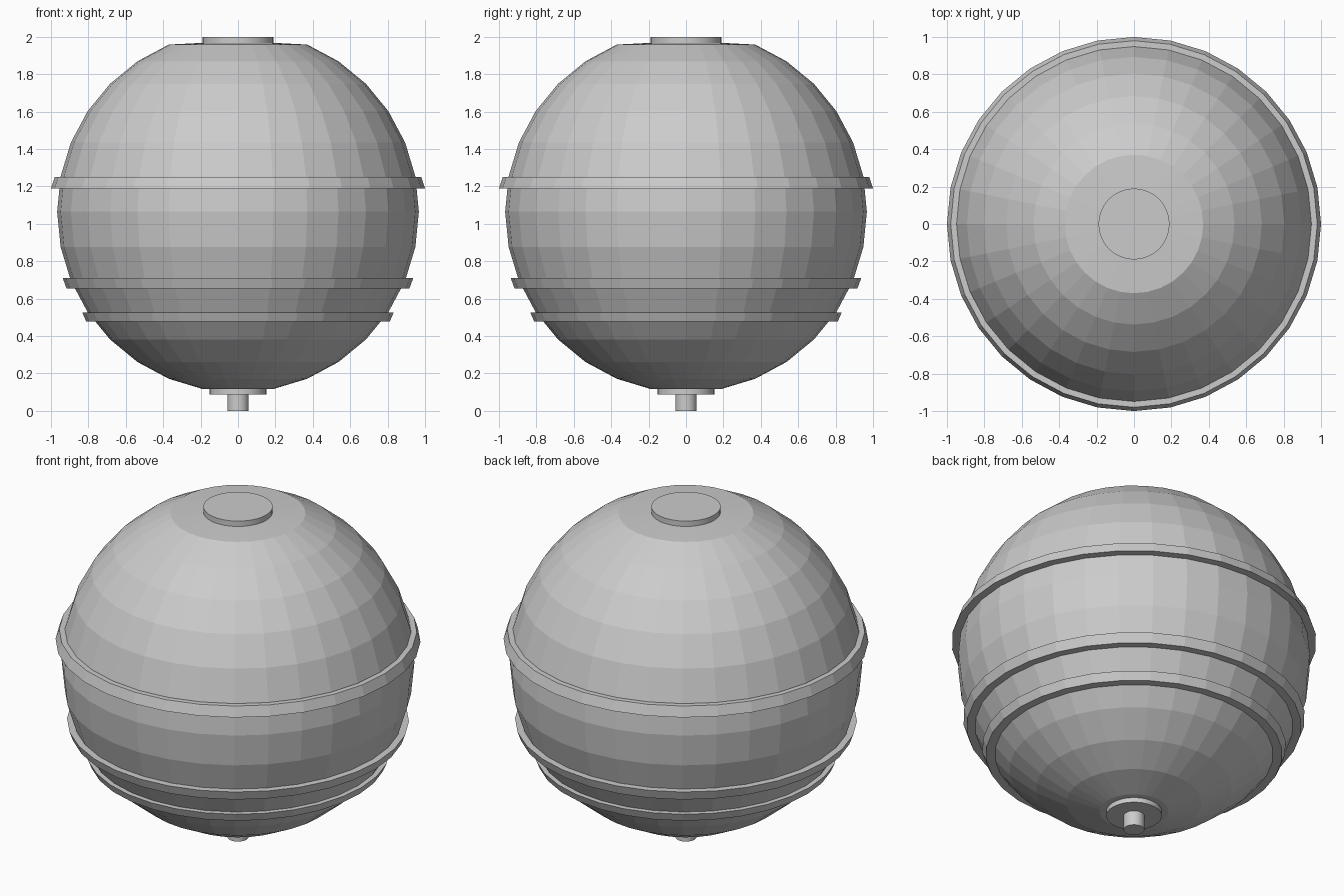
import bpy, bmesh, math

if "Cube" in bpy.data.objects:
    bpy.data.objects.remove(bpy.data.objects["Cube"])

SEG = 32
R, CZ = 0.967, 1.065      # shell radius and centre height

grey = bpy.data.materials.new("plain_grey")
grey.diffuse_color = (0.6, 0.6, 0.6, 1)
grey.use_nodes = True
grey.node_tree.nodes["Principled BSDF"].inputs["Base Color"].default_value = grey.diffuse_color


def lathe(name, profile, closed=False, smooth=False, seg=SEG):
    """Revolve (radius, z) points about z; open profiles get end caps."""
    bm = bmesh.new()
    rings = [[bm.verts.new((r * math.cos(2 * math.pi * i / seg),
                            r * math.sin(2 * math.pi * i / seg), z))
              for i in range(seg)] for r, z in profile]
    pairs = list(zip(rings, rings[1:]))
    if closed:
        pairs.append((rings[-1], rings[0]))
    else:
        bm.faces.new(rings[0])
        bm.faces.new(rings[-1])
    for a, b in pairs:
        for i in range(seg):
            j = (i + 1) % seg
            bm.faces.new((a[i], a[j], b[j], b[i]))
    bmesh.ops.recalc_face_normals(bm, faces=bm.faces)
    mesh = bpy.data.meshes.new(name)
    bm.to_mesh(mesh)
    bm.free()
    mesh.materials.append(grey)
    ob = bpy.data.objects.new(name, mesh)
    bpy.context.collection.objects.link(ob)
    if smooth:
        bpy.ops.object.select_all(action='DESELECT')
        ob.select_set(True)
        bpy.context.view_layer.objects.active = ob
        bpy.ops.object.shade_smooth_by_angle(angle=math.radians(30))
    return ob


# Faceted round shell with a shallow lid on top
shell = []
for k in range(-7, 7):
    a = math.radians(11.25 * k)
    shell.append((R * math.cos(a), CZ + R * math.sin(a)))
shell.append((0.18, 1.968))
lathe("shell", shell)

# Raised bands: bottom z, bottom radius, top z, top radius, inner radius
for name, z0, r0, z1, r1, ri in [
        ("upper_band", 1.19, 1.0, 1.25, 0.98, 0.92),
        ("middle_band", 0.655, 0.917, 0.71, 0.937, 0.85),
        ("lower_band", 0.478, 0.812, 0.527, 0.833, 0.74)]:
    lathe(name, [(r0, z0), (r1, z1), (ri, z1), (ri, z0)], closed=True)

# Top button, bottom collar and peg
lathe("top_button", [(0.19, 1.95), (0.19, 2.0)], smooth=True)
lathe("bottom_collar", [(0.152, 0.088), (0.152, 0.13)], smooth=True)
lathe("bottom_peg", [(0.057, 0.0), (0.057, 0.1)], smooth=True)
